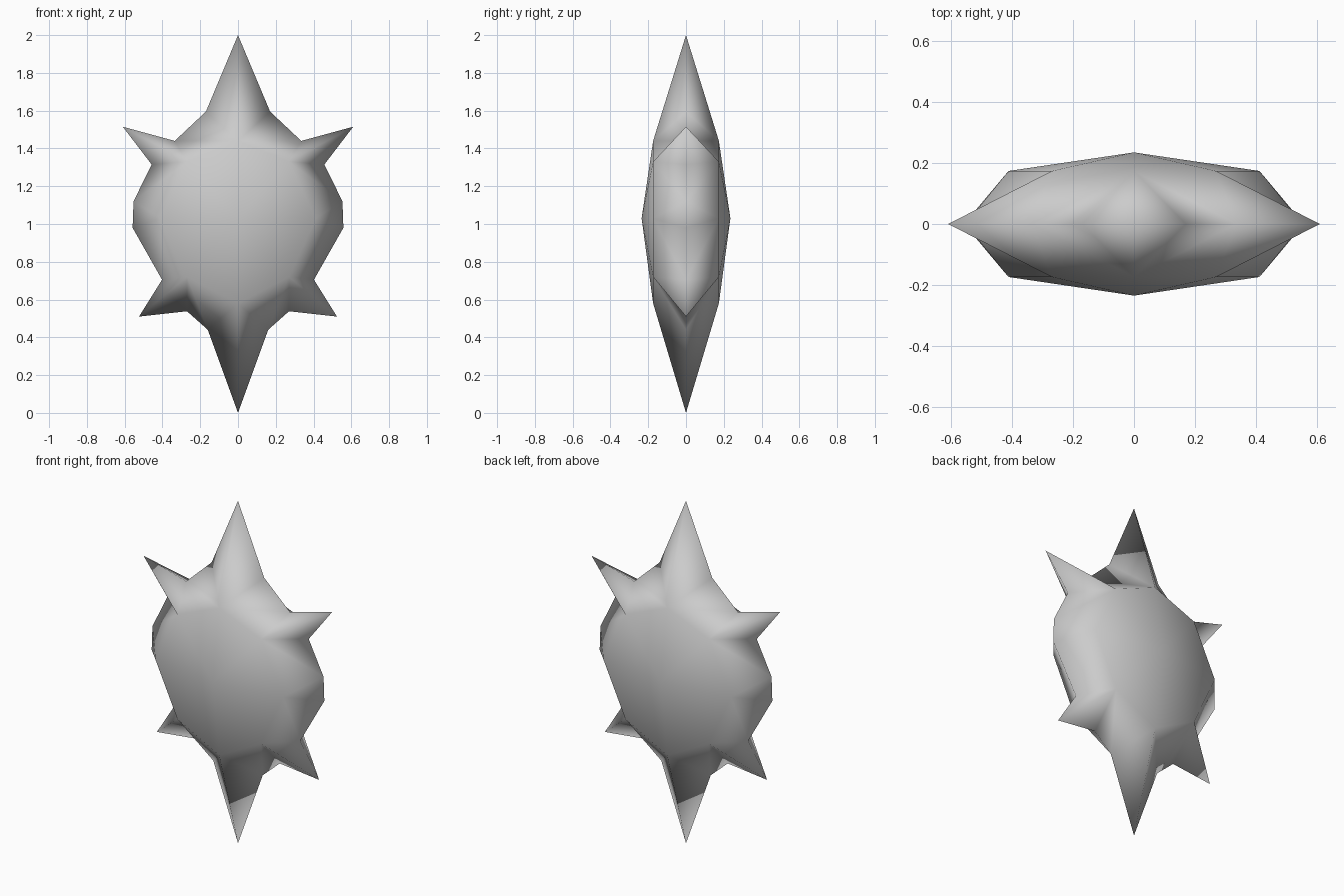
import bpy, bmesh

cube = bpy.data.objects.get("Cube")
if cube:
    bpy.data.objects.remove(cube, do_unlink=True)

# Plain grey finish
grey = bpy.data.materials.new("grey")
grey.use_nodes = True
color = (0.6, 0.6, 0.6, 1)
grey.diffuse_color = color
grey.node_tree.nodes["Principled BSDF"].inputs["Base Color"].default_value = color

DEPTH = 0.174          # shoulder depth
CROWN = (0, -0.235, 1.03)

# Each shoulder point (x, z), with the rim points it reaches, top to bottom
sectors = [
    ((0, 1.44), [(0, 2), (0.17, 1.595)]),                            # top spike
    ((0.27, 1.33), [(0.335, 1.44), (0.61, 1.515), (0.457, 1.315)]),  # upper spike
    ((0.412, 1.03), [(0.553, 1.12), (0.558, 0.98)]),                 # blunt side
    ((0.27, 0.72), [(0.402, 0.705), (0.524, 0.51), (0.27, 0.538)]),  # lower spike
    ((0, 0.58), [(0.16, 0.44), (0, 0)]),                             # bottom spike
]

# Front left quarter of the body
bm = bmesh.new()
crown = bm.verts.new(CROWN)
shoulders, rims = [], []
for (sx, sz), rim in sectors:
    shoulders.append(bm.verts.new((sx, -DEPTH, sz)))
    rims.append([bm.verts.new((x, 0, z)) for x, z in rim])

for shoulder, rim in zip(shoulders, rims):
    for upper, lower in zip(rim, rim[1:]):
        bm.faces.new((shoulder, lower, upper))       # spike sides
for i in range(len(sectors) - 1):
    a, b = shoulders[i], shoulders[i + 1]
    bm.faces.new((crown, b, a))                      # domed face
    bm.faces.new((a, b, rims[i + 1][0], rims[i][-1]))  # slope between spikes

mesh = bpy.data.meshes.new("spiked_body")
bm.to_mesh(mesh)
bm.free()
mesh.materials.append(grey)
for poly in mesh.polygons:
    poly.use_smooth = True

body = bpy.data.objects.new("spiked_body", mesh)
bpy.context.collection.objects.link(body)

# Mirror to the other side and to the back
mirror = body.modifiers.new("mirror", "MIRROR")
mirror.use_axis = (True, True, False)
mirror.use_mirror_merge = True
mirror.merge_threshold = 0.001
